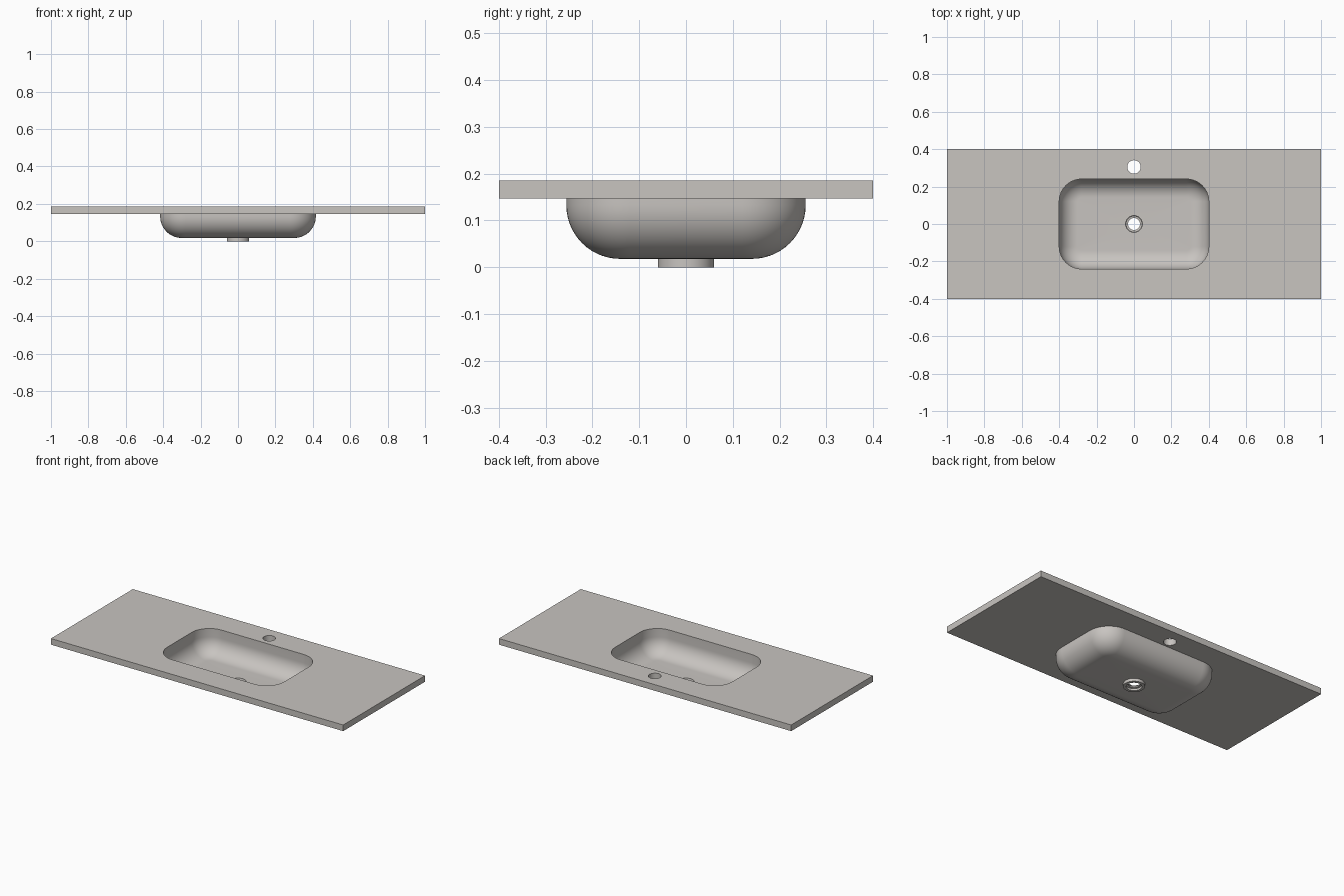
import bpy, bmesh, math

if "Cube" in bpy.data.objects:
    bpy.data.objects.remove(bpy.data.objects["Cube"])

TOP, UNDER = 0.185, 0.147      # countertop faces
N = 14                         # segments per quarter turn

stone = bpy.data.materials.new("warm grey stone")
stone.diffuse_color = (0.58, 0.555, 0.53, 1)
stone.use_nodes = True
stone.node_tree.nodes["Principled BSDF"].inputs["Base Color"].default_value = stone.diffuse_color


def ring(bm, hx, hy, r, z, cy=0.0):
    """Counter-clockwise rounded rectangle of vertices (a circle if hx = hy = r)."""
    verts = []
    for k, (sx, sy) in enumerate([(1, 1), (-1, 1), (-1, -1), (1, -1)]):
        for i in range(N + 1):
            a = math.pi / 2 * (k + i / N)
            verts.append(bm.verts.new((sx * (hx - r) + r * math.cos(a),
                                       cy + sy * (hy - r) + r * math.sin(a), z)))
    return verts


def loft(bm, rings):
    for a, b in zip(rings, rings[1:]):
        for i in range(len(a)):
            j = (i + 1) % len(a)
            bm.faces.new((a[i], a[j], b[j], b[i]))


def finish(bm, name):
    me = bpy.data.meshes.new(name)
    bm.to_mesh(me)
    bm.free()
    me.materials.append(stone)
    ob = bpy.data.objects.new(name, me)
    bpy.context.collection.objects.link(ob)
    bpy.ops.object.select_all(action='DESELECT')
    ob.select_set(True)
    bpy.context.view_layer.objects.active = ob
    bpy.ops.object.shade_smooth_by_angle(angle=math.radians(30))


# Countertop: slab with basin opening and faucet hole
bm = bmesh.new()
loft(bm, [ring(bm, 1, 0.4, 0, z) for z in (UNDER, TOP)])
loft(bm, [ring(bm, 0.036, 0.036, 0.036, z, 0.305) for z in (TOP, UNDER)])
for loop in (ring(bm, 0.4, 0.24, 0.12, TOP), ring(bm, 0.416, 0.256, 0.136, UNDER)):
    for i, v in enumerate(loop):
        bm.edges.new((v, loop[(i + 1) % len(loop)]))
bmesh.ops.remove_doubles(bm, verts=bm.verts[:], dist=1e-5)
levels = [(s, [e for e in bm.edges if all(abs(v.co.z - z) < 1e-4 for v in e.verts)])
          for z, s in ((TOP, 1), (UNDER, -1))]
for sign, edges in levels:
    made = bmesh.ops.triangle_fill(bm, edges=edges, use_beauty=True, normal=(0, 0, sign))
    for f in made["geom"]:
        if isinstance(f, bmesh.types.BMFace):
            f.normal_update()
            if f.normal.z * sign < 0:
                f.normal_flip()
finish(bm, "countertop")

# Basin: inner bowl, drain and outer shell as one continuous loft
bm = bmesh.new()
FILLET_Z = 0.133


def bowl(hx, hy, rc, fillet):
    out = []
    for i in range(N + 1):
        a = math.pi / 2 * i / N
        d = fillet * (1 - math.cos(a))
        out.append(ring(bm, hx - d, hy - d, rc - d, FILLET_Z - fillet * math.sin(a)))
    return out


inner = [ring(bm, 0.4, 0.24, 0.12, TOP)] + bowl(0.4, 0.24, 0.12, 0.099)
drain = [ring(bm, r, r, r, z) for r, z in
         [(0.045, 0.034), (0.043, 0.024), (0.032, 0.022), (0.032, 0.014),
          (0.043, 0.012), (0.043, 0), (0.06, 0), (0.06, 0.018)]]
outer = bowl(0.416, 0.256, 0.136, 0.115)[::-1] + [ring(bm, 0.416, 0.256, 0.136, UNDER)]
loft(bm, inner + drain + outer)
bmesh.ops.remove_doubles(bm, verts=bm.verts[:], dist=1e-5)
finish(bm, "basin")
